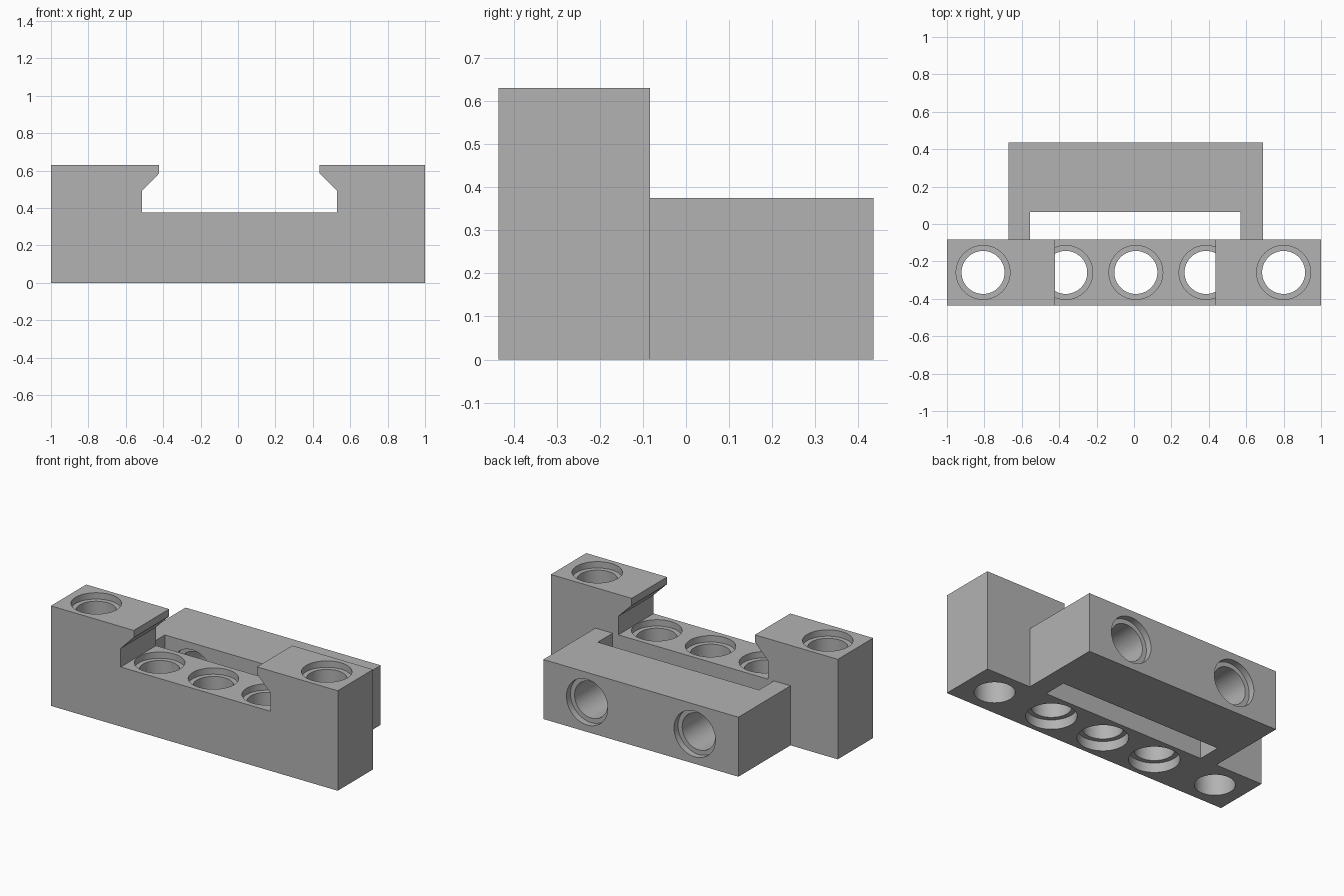
import bpy
import bmesh
import math
from mathutils import Matrix

if "Cube" in bpy.data.objects:
    bpy.data.objects.remove(bpy.data.objects["Cube"], do_unlink=True)

FRONT, SEAM, BACK = -0.435, -0.083, 0.435
BED = 0.375            # height of the channel floor and the rear bracket
TOP = 0.63
BORE, RIM = 0.115, 0.144
HOLE_Y = -0.259

grey = bpy.data.materials.new("plain grey")
grey.use_nodes = True
grey.diffuse_color = (0.45, 0.45, 0.45, 1)
grey.node_tree.nodes["Principled BSDF"].inputs["Base Color"].default_value = (0.45, 0.45, 0.45, 1)


def add_object(name, bm):
    bmesh.ops.recalc_face_normals(bm, faces=bm.faces)
    mesh = bpy.data.meshes.new(name)
    bm.to_mesh(mesh)
    bm.free()
    mesh.materials.append(grey)
    obj = bpy.data.objects.new(name, mesh)
    bpy.context.collection.objects.link(obj)
    return obj


def extrude_outline(name, points, direction):
    bm = bmesh.new()
    face = bm.faces.new([bm.verts.new(p) for p in points])
    result = bmesh.ops.extrude_face_region(bm, geom=[face])
    verts = [g for g in result["geom"] if isinstance(g, bmesh.types.BMVert)]
    bmesh.ops.translate(bm, verts=verts, vec=direction)
    return add_object(name, bm)


def stepped_cutter(name, steps, matrix, sides=64):
    """Turned solid from (radius, height) steps, closed by its end rings."""
    bm = bmesh.new()
    rings = []
    for radius, height in steps:
        angles = [math.tau * i / sides for i in range(sides)]
        rings.append([bm.verts.new((radius * math.cos(a), radius * math.sin(a), height)) for a in angles])
    for low, high in zip(rings, rings[1:]):
        for i in range(sides):
            j = (i + 1) % sides
            bm.faces.new((low[i], low[j], high[j], high[i]))
    bm.faces.new(rings[0])
    bm.faces.new(rings[-1])
    bm.transform(matrix)
    return add_object(name, bm)


def combine(target, tool, operation):
    mod = target.modifiers.new(operation.lower(), 'BOOLEAN')
    mod.operation = operation
    mod.solver = 'EXACT'
    mod.object = tool
    bpy.context.view_layer.objects.active = target
    bpy.ops.object.modifier_apply(modifier=mod.name)
    bpy.data.objects.remove(tool, do_unlink=True)


# Front block with the undercut channel
left_side = [(0.53, BED), (0.53, 0.492), (0.437, 0.585), (0.437, TOP), (1, TOP), (1, 0)]
right_side = [(-1, 0), (-1, TOP), (-0.422, TOP), (-0.422, 0.585), (-0.513, 0.492), (-0.513, BED)]
body = extrude_outline("mounting_block", [(x, FRONT, z) for x, z in left_side + right_side],
                       (0, SEAM - FRONT, 0))

# Rear bracket, a U whose arms run into the front block
INNER = 0.065
ARM_END = SEAM - 0.04
bracket = [(-0.67, ARM_END), (-0.67, BACK), (0.69, BACK), (0.69, ARM_END),
           (0.57, ARM_END), (0.57, INNER), (-0.555, INNER), (-0.555, ARM_END)]
combine(body, extrude_outline("rear_bracket", [(x, y, 0) for x, y in bracket], (0, 0, BED)), 'UNION')

# Vertical holes at the ends, recessed at the top only
for x in (-0.807, 0.8):
    steps = [(BORE, -0.02), (BORE, TOP - 0.04), (RIM, TOP - 0.04), (RIM, TOP + 0.02)]
    combine(body, stepped_cutter("end_hole", steps, Matrix.Translation((x, HOLE_Y, 0))), 'DIFFERENCE')

# Vertical holes in the channel floor, recessed on both sides
for x in (-0.365, 0.01, 0.385):
    steps = [(RIM, -0.02), (RIM, 0.06), (BORE, 0.06), (BORE, BED - 0.04),
             (RIM, BED - 0.04), (RIM, BED + 0.02)]
    combine(body, stepped_cutter("floor_hole", steps, Matrix.Translation((x, HOLE_Y, 0))), 'DIFFERENCE')

# Horizontal holes through the rear bracket, recessed on both sides
for x in (-0.365, 0.385):
    depth = BACK - INNER
    steps = [(RIM, -0.02), (RIM, 0.04), (BORE, 0.04), (BORE, depth - 0.04),
             (RIM, depth - 0.04), (RIM, depth + 0.02)]
    place = Matrix.Translation((x, INNER, BED / 2)) @ Matrix.Rotation(-math.pi / 2, 4, 'X')
    combine(body, stepped_cutter("bracket_hole", steps, place), 'DIFFERENCE')

# Smooth bores, crisp edges
bpy.ops.object.select_all(action='DESELECT')
body.select_set(True)
bpy.context.view_layer.objects.active = body
bpy.ops.object.shade_smooth_by_angle(angle=math.radians(30))
